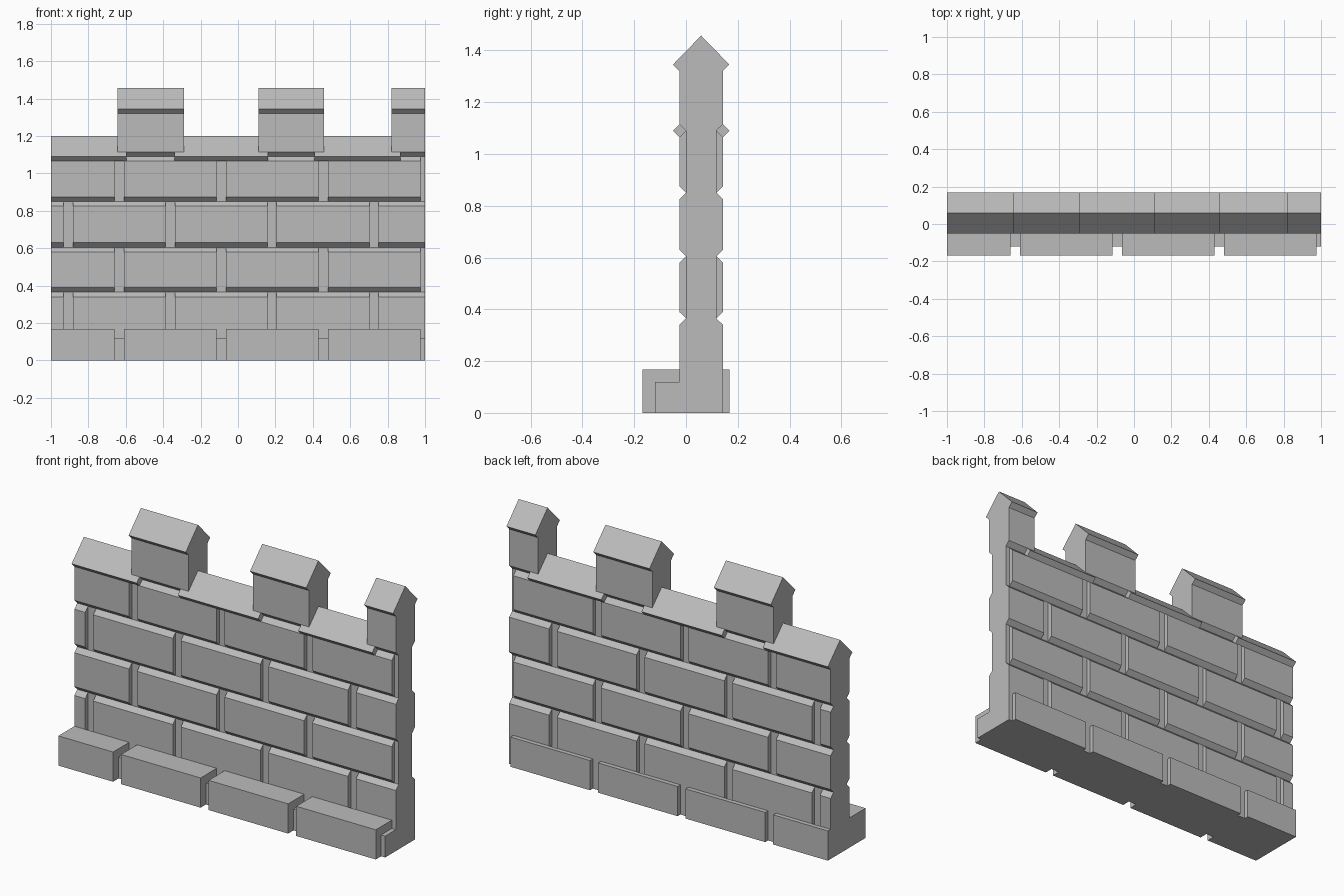
import bpy
import bmesh

if "Cube" in bpy.data.objects:
    bpy.data.objects.remove(bpy.data.objects["Cube"])

stone = bpy.data.materials.new("grey_stone")
stone.use_nodes = True
GREY = (0.5, 0.5, 0.5, 1)
stone.diffuse_color = GREY
stone.node_tree.nodes["Principled BSDF"].inputs["Base Color"].default_value = GREY

MID = 0.0585     # y of the wall's centre plane
CORE = 0.0585    # half thickness of the mortar core
FACE = 0.084     # half thickness at the brick faces
EAVE = 0.109     # half thickness at the coping eaves
BEV = 0.025
PITCH, GAP = 0.545, 0.05


def prism(bm, profile, x0, x1):
    """Extrude a (y, z) profile along x."""
    face = bm.faces.new([bm.verts.new((x0, y, z)) for y, z in profile])
    ext = bmesh.ops.extrude_face_region(bm, geom=[face])["geom"]
    verts = [g for g in ext if isinstance(g, bmesh.types.BMVert)]
    bmesh.ops.translate(bm, verts=verts, vec=(x1 - x0, 0, 0))


def part(name, profiles, spans):
    bm = bmesh.new()
    for profile in profiles:
        for x0, x1 in spans:
            prism(bm, profile, x0, x1)
    bmesh.ops.recalc_face_normals(bm, faces=bm.faces)
    mesh = bpy.data.meshes.new(name)
    bm.to_mesh(mesh)
    bm.free()
    mesh.materials.append(stone)
    obj = bpy.data.objects.new(name, mesh)
    bpy.context.collection.objects.link(obj)


def symmetric(half):
    """Close a half profile of (offset, z) across the wall's centre plane."""
    return [(MID - d, z) for d, z in half] + [(MID + d, z) for d, z in reversed(half) if d]


def both_sides(half):
    return [[(MID + s * d, z) for d, z in half] for s in (-1, 1)]


def brick_spans(first_gap):
    """Brick runs between the upright joints, clipped to the wall's ends."""
    spans, start, gap = [], -1, first_gap
    while gap < 1:
        spans.append((start, gap))
        start, gap = gap + GAP, gap + PITCH
    if start < 1:
        spans.append((start, 1))
    return spans


EVEN, ODD = brick_spans(-0.66), brick_spans(-0.933)

# Mortar core and the recessed mortar of the footing
part("mortar_core", [symmetric([(CORE, 0.12), (CORE, 1.09)])], [(-1, 1)])
part("footing_mortar", [[(-0.12, 0), (MID + FACE, 0), (MID + FACE, 0.12), (-0.12, 0.12)]], [(-1, 1)])

# Footing blocks: deep in front, thin behind
FRONT, BACK = MID - FACE, MID + FACE
part("front_footing_blocks", [[(-0.168, 0), (-0.12, 0), (-0.12, 0.12), (FRONT, 0.12),
                               (FRONT, 0.167), (-0.168, 0.167)]], EVEN)
part("back_footing_blocks", [[(BACK, 0), (MID + EAVE, 0), (MID + EAVE, 0.167), (BACK, 0.167)]], EVEN)

# Four brick courses with bevelled tops and bottoms
levels = [0.12, 0.365, 0.605, 0.85, 1.09]
for i, (z0, z1) in enumerate(zip(levels, levels[1:])):
    low = z0 + BEV if i else z0
    part(f"brick_course_{i + 1}",
         both_sides([(CORE, z0), (FACE, low), (FACE, z1 - BEV), (CORE, z1)]),
         EVEN if i % 2 else ODD)

# Ridged coping between the merlons
part("wall_coping", [symmetric([(CORE, 1.09), (FACE, 1.065), (EAVE, 1.09), (0, 1.2)])],
     [(-1, -0.595), (-0.34, 0.16), (0.41, 0.87)])

# Merlons with ridged caps
part("merlons", [symmetric([(CORE, 1.09), (FACE, 1.115), (FACE, 1.32), (EAVE, 1.345), (0, 1.457)])],
     [(-0.645, -0.29), (0.11, 0.46), (0.82, 1)])
